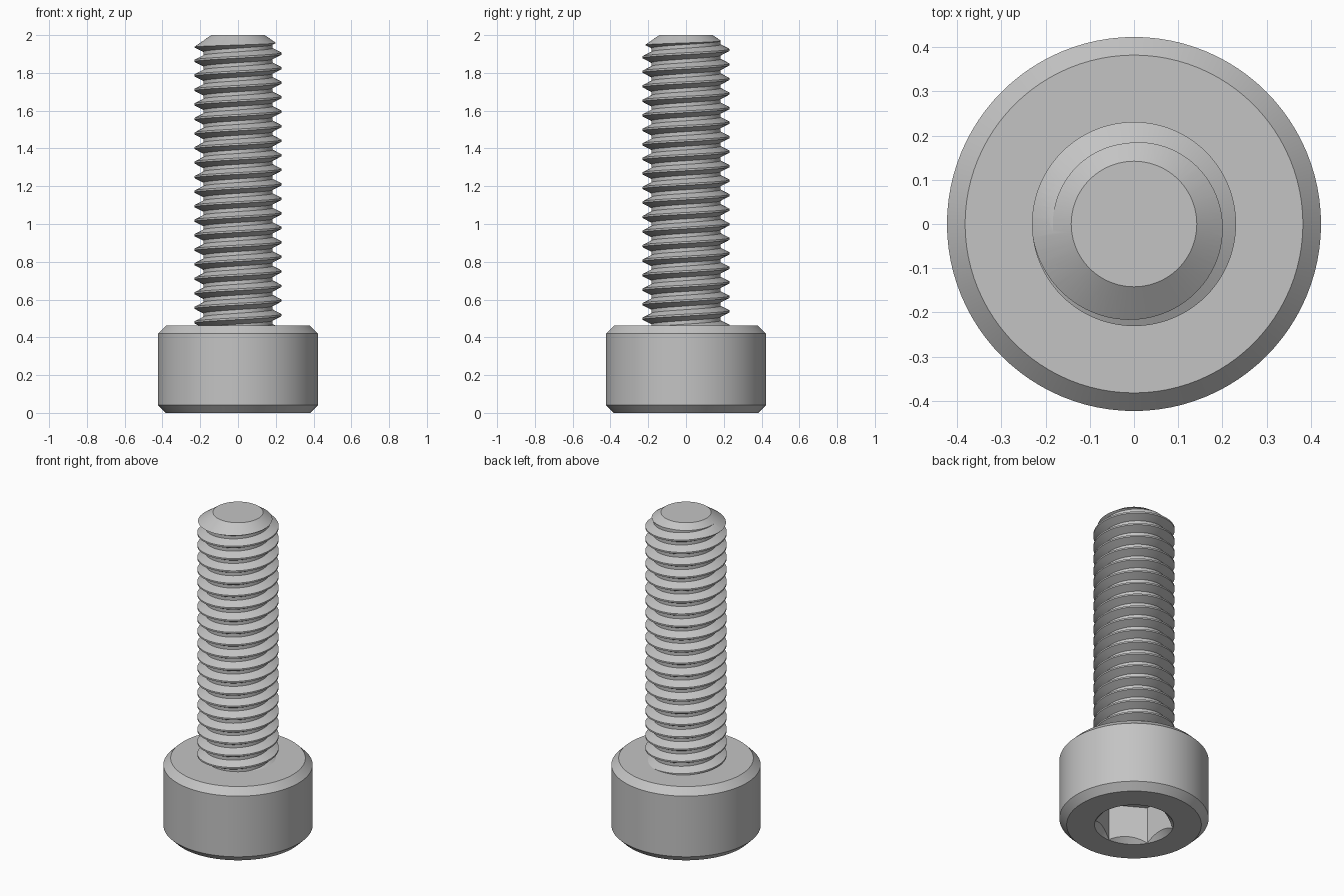
import bpy, bmesh
from math import cos, sin, pi

if "Cube" in bpy.data.objects:
    bpy.data.objects.remove(bpy.data.objects["Cube"], do_unlink=True)

SEG = 96
HEAD_R, HEAD_H, BEVEL = 0.423, 0.4615, 0.041
MAJOR, MINOR, PITCH = 0.2308, 0.1836, 0.0769
HEX_R, HEX_DEPTH = 0.222, 0.23

steel = bpy.data.materials.new("grey steel")
steel.use_nodes = True
steel.diffuse_color = (0.55, 0.55, 0.55, 1)
steel.node_tree.nodes["Principled BSDF"].inputs["Base Color"].default_value = (0.55, 0.55, 0.55, 1)


def finish(name, bm):
    bmesh.ops.recalc_face_normals(bm, faces=bm.faces)
    mesh = bpy.data.meshes.new(name)
    bm.to_mesh(mesh)
    bm.free()
    mesh.materials.append(steel)
    obj = bpy.data.objects.new(name, mesh)
    bpy.context.collection.objects.link(obj)
    return obj


def lathe(name, profile, sides=SEG, turn=0.0):
    """Closed solid of revolution from (radius, height) points, bottom to top."""
    bm = bmesh.new()
    rings = []
    for r, z in profile:
        angles = [turn + 2 * pi * i / sides for i in range(sides)]
        rings.append([bm.verts.new((r * cos(a), r * sin(a), z)) for a in angles])
    for low, high in zip(rings, rings[1:]):
        for i in range(sides):
            k = (i + 1) % sides
            bm.faces.new((low[i], low[k], high[k], high[i]))
    bm.faces.new(rings[0])
    bm.faces.new(rings[-1])
    return finish(name, bm)


def boolean(target, tool, operation):
    mod = target.modifiers.new("cut", "BOOLEAN")
    mod.operation, mod.solver, mod.object = operation, "EXACT", tool
    bpy.context.view_layer.objects.active = target
    bpy.ops.object.modifier_apply(modifier=mod.name)
    bpy.data.objects.remove(tool, do_unlink=True)


def smooth(obj):
    bpy.ops.object.select_all(action="DESELECT")
    obj.select_set(True)
    bpy.context.view_layer.objects.active = obj
    bpy.ops.object.shade_smooth_by_angle(angle=0.35)


def screw_thread(name, start, turns):
    """Right-handed helical solid with flat crests and roots."""
    bm = bmesh.new()
    # one pitch of the profile, measured from the crest centre
    tooth = [(MAJOR, -1 / 16), (MAJOR, 1 / 16), (MINOR, 7 / 16 - 1 / 16), (MINOR, 10 / 16)]
    rows = [(r, start + (k + f) * PITCH) for k in range(turns) for r, f in tooth]
    n = len(tooth)
    cols = []
    for i in range(SEG):
        a = 2 * pi * i / SEG
        cols.append([bm.verts.new((r * cos(a), r * sin(a), z + PITCH * i / SEG)) for r, z in rows])
    # the last column joins the first one, one pitch higher
    for i in range(SEG):
        here = cols[i]
        there = cols[i + 1] if i + 1 < SEG else cols[0][n:]
        for j in range(min(len(here), len(there)) - 1):
            bm.faces.new((here[j], there[j], there[j + 1], here[j + 1]))
    # close each ragged end with a fan around the axis
    middle = start + turns * PITCH / 2
    border = [e for e in bm.edges if e.is_boundary]
    # the leftover profile steps belong to the lower and upper ends
    for upper in (False, True):
        ends = [e for e in border if (sum(v.co.z for v in e.verts) / 2 > middle) == upper]
        z = sum(e.verts[0].co.z for e in ends) / len(ends)
        hub = bm.verts.new((0, 0, z))
        for e in ends:
            bm.faces.new((e.verts[0], e.verts[1], hub))
    return finish(name, bm)


# Cylinder head with bevelled rims
head = lathe("socket_head", [
    (HEAD_R - BEVEL, 0), (HEAD_R, BEVEL),
    (HEAD_R, HEAD_H - BEVEL), (HEAD_R - BEVEL, HEAD_H)])

# Six-sided key socket with a conical lead-in
hexagon = lathe("hex_cutter", [(HEX_R, -0.1), (HEX_R, HEX_DEPTH)], 6, pi / 2)
boolean(head, hexagon, "DIFFERENCE")
cone = lathe("lead_in_cutter", [(HEX_R + 0.052, -0.05), (HEX_R - 0.098, 0.1)])
boolean(head, cone, "DIFFERENCE")
smooth(head)

# Threaded shank, trimmed to length with a conical tip
shank = screw_thread("threaded_shank", 0.518 - 3 * PITCH, 25)
envelope = lathe("tip_envelope", [
    (0.3, HEAD_H - 0.015), (0.3, 1.889), (0.142, 2.0)])
boolean(shank, envelope, "INTERSECT")
smooth(shank)
